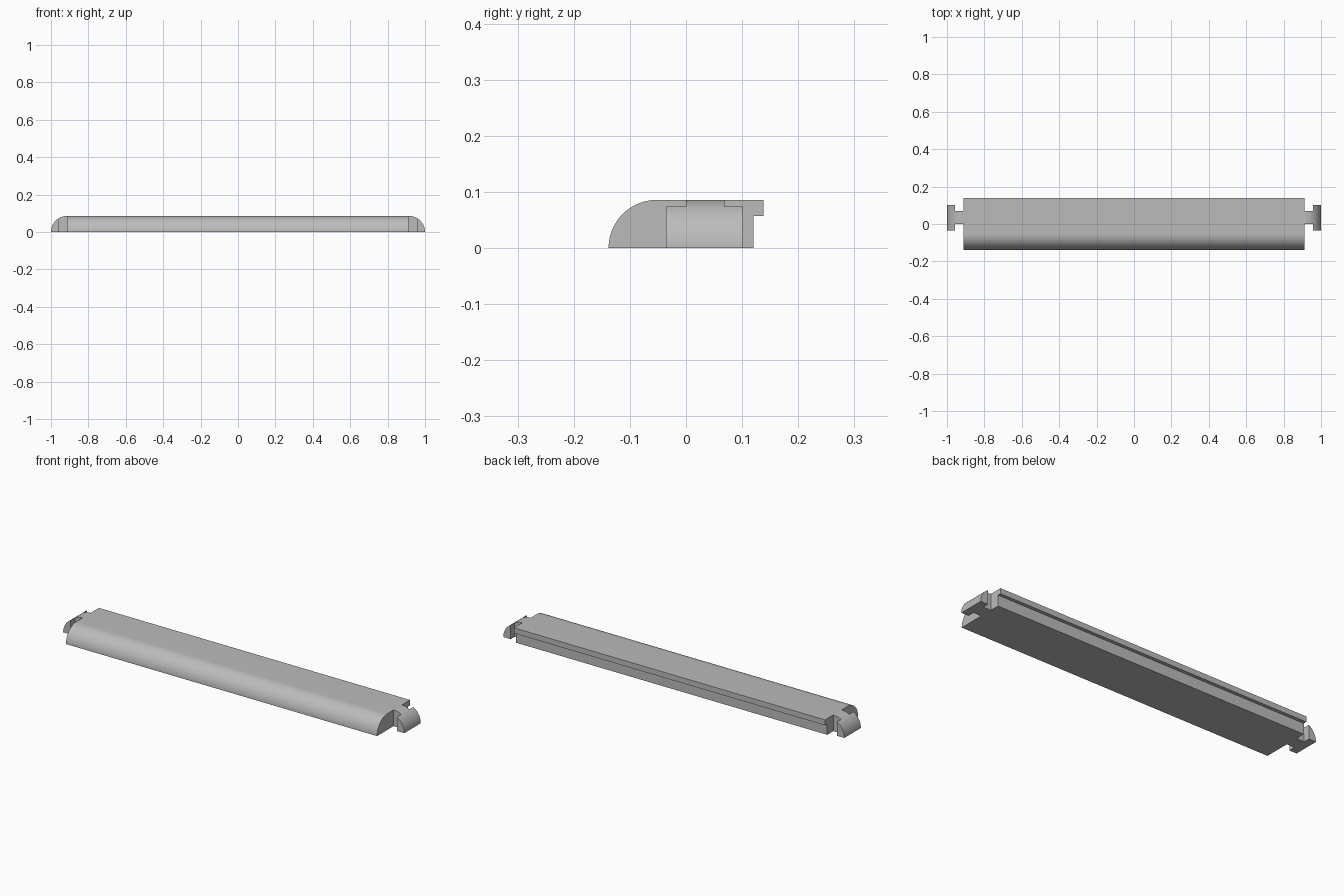
import bpy, bmesh, math

cube = bpy.data.objects.get("Cube")
if cube:
    bpy.data.objects.remove(cube, do_unlink=True)

grey = bpy.data.materials.new("light_grey")
grey.use_nodes = True
colour = (0.5, 0.5, 0.5, 1)
grey.diffuse_color = colour
grey.node_tree.nodes["Principled BSDF"].inputs["Base Color"].default_value = colour

R = 0.086        # edge rounding radius, also the full height
BODY_X = 0.912   # half length of the bar
HEAD_X = 0.957   # inner face of the connector head
DEPTH = 0.138    # half depth of the bar


def prism(name, points, shift):
    """Extrude a closed outline along the shift vector."""
    bm = bmesh.new()
    face = bm.faces.new([bm.verts.new(p) for p in points])
    new = bmesh.ops.extrude_face_region(bm, geom=[face])["geom"]
    verts = [v for v in new if isinstance(v, bmesh.types.BMVert)]
    bmesh.ops.translate(bm, verts=verts, vec=shift)
    bmesh.ops.recalc_face_normals(bm, faces=bm.faces)
    mesh = bpy.data.meshes.new(name)
    bm.to_mesh(mesh)
    bm.free()
    mesh.materials.append(grey)
    obj = bpy.data.objects.new(name, mesh)
    bpy.context.collection.objects.link(obj)
    bpy.ops.object.select_all(action="DESELECT")
    obj.select_set(True)
    bpy.context.view_layer.objects.active = obj
    bpy.ops.object.shade_smooth_by_angle(angle=math.radians(30))
    return obj


def arc(start, end, steps=20):
    """Quarter-round offsets (outward, up) between two angles."""
    angles = [start + (end - start) * i / steps for i in range(steps + 1)]
    return [(R * math.cos(a), R * math.sin(a)) for a in angles]


# Bar: rounded front edge, overhanging lip along the back
outline = [(-DEPTH + R - u, z) for u, z in arc(0, math.pi / 2)]
outline += [(DEPTH, R), (DEPTH, 0.057), (0.12, 0.057), (0.12, 0)]
prism("bar", [(-BODY_X, y, z) for y, z in outline], (2 * BODY_X, 0, 0))

# T-shaped connectors with rounded outer ends
split = math.acos((HEAD_X - 1 + R) / R)
centre = 1 - R
for side, label in ((1, "left"), (-1, "right")):
    head = [(HEAD_X, 0)] + [(centre + u, z) for u, z in arc(0, split)]
    neck = [(BODY_X, 0), (HEAD_X, 0)]
    neck += [(centre + u, z) for u, z in arc(split, math.pi / 2, 10)]
    neck += [(BODY_X, R)]
    prism(label + "_connector_head", [(side * x, -0.036, z) for x, z in head], (0, 0.138, 0))
    prism(label + "_connector_neck", [(side * x, 0, z) for x, z in neck], (0, 0.069, 0))
